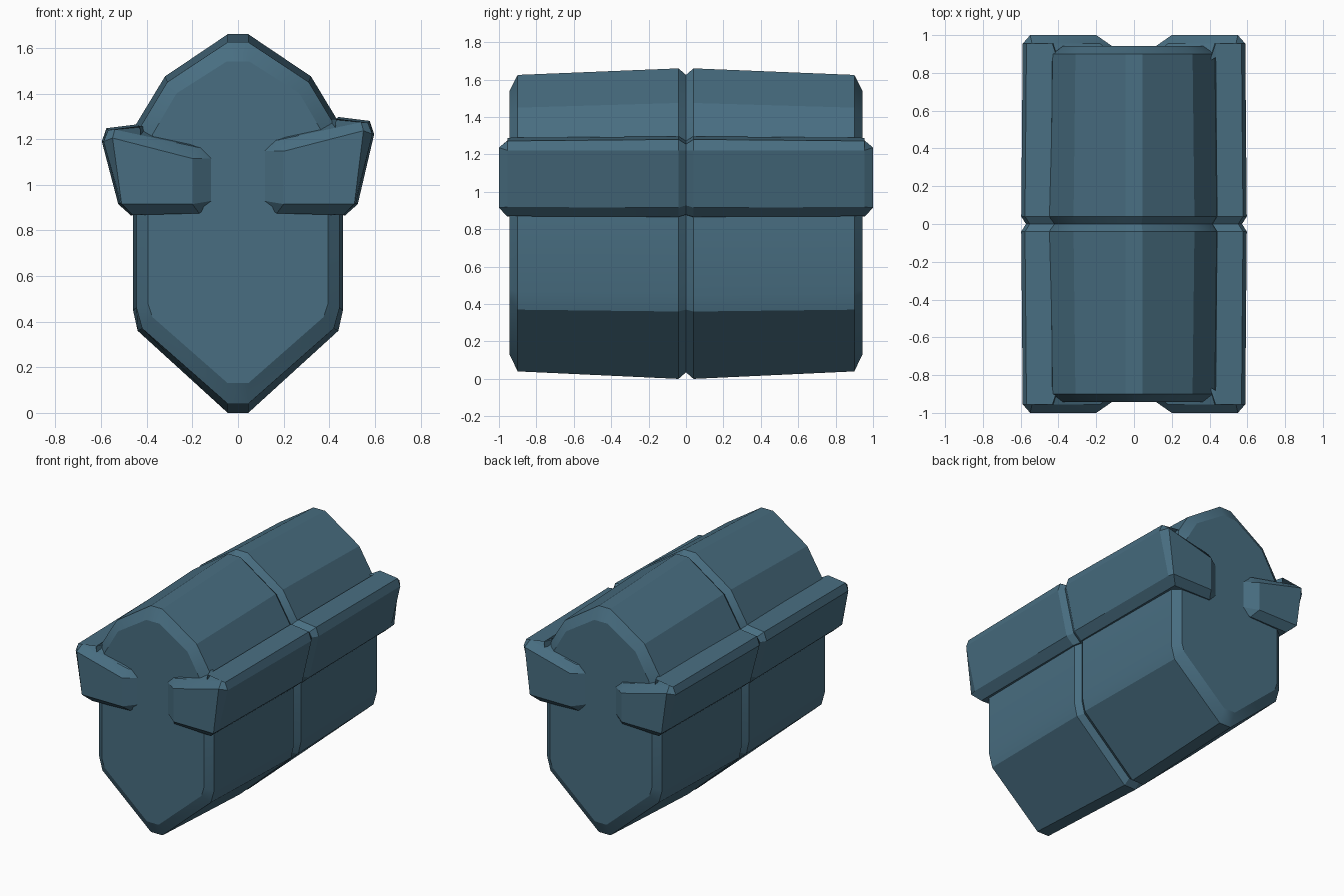
import bpy, bmesh, math

if "Cube" in bpy.data.objects:
    bpy.data.objects.remove(bpy.data.objects["Cube"])

mat = bpy.data.materials.new("slate blue")
mat.diffuse_color = (0.065, 0.155, 0.22, 1)
mat.use_nodes = True
mat.node_tree.nodes["Principled BSDF"].inputs["Base Color"].default_value = mat.diffuse_color


def loft(name, rings):
    """Skin a list of equal-length closed rings and cap both ends."""
    bm = bmesh.new()
    vs = [[bm.verts.new(p) for p in r] for r in rings]
    n = len(rings[0])
    for a, b in zip(vs, vs[1:]):
        for i in range(n):
            j = (i + 1) % n
            bm.faces.new((a[i], a[j], b[j], b[i]))
    bm.faces.new(vs[0])
    bm.faces.new(vs[-1])
    bmesh.ops.recalc_face_normals(bm, faces=bm.faces[:])
    me = bpy.data.meshes.new(name)
    bm.to_mesh(me)
    bm.free()
    me.materials.append(mat)
    ob = bpy.data.objects.new(name, me)
    bpy.context.collection.objects.link(ob)
    bpy.ops.object.select_all(action='DESELECT')
    ob.select_set(True)
    bpy.context.view_layer.objects.active = ob
    bpy.ops.object.shade_smooth_by_angle(angle=math.radians(25))
    return ob


# Body: half cross-sections (x, z) at the groove, beside it, at the ends and on the end caps
full = [(.045, 0), (.44, .36), (.46, .45), (.46, .87), (.45, 1.26), (.32, 1.475), (.045, 1.66)]
groove = [(.04, .035), (.41, .37), (.43, .45), (.43, .87), (.42, 1.25), (.30, 1.45), (.04, 1.625)]
end = [(.045, .04), (.42, .37), (.445, .46), (.445, .87), (.43, 1.25), (.31, 1.45), (.045, 1.625)]
cap = [(.045, .13), (.375, .42), (.395, .48), (.395, .87), (.375, 1.22), (.27, 1.40), (.05, 1.54)]
steps = [(-.943, cap), (-.9, end), (-.04, full), (0, groove), (.04, full), (.9, end), (.943, cap)]
loft("body", [[(x, y, z) for x, z in p] + [(-x, y, z) for x, z in reversed(p)] for y, p in steps])

# Band: front half of one wrap-around side band, from the hook tip to the centre groove
half = [
    [(.13, -.86, .90), (.13, -.92, .90), (.113, -.94, .93), (.113, -.94, 1.135), (.15, -.93, 1.18), (.17, -.86, 1.19)],
    [(.17, -.86, .875), (.17, -.95, .875), (.2, -1, .915), (.2, -1, 1.135), (.18, -.955, 1.185), (.2, -.86, 1.2)],
    [(.36, -.86, .87), (.46, -.955, .867), (.51, -1, .915), (.55, -1, 1.225), (.54, -.955, 1.262), (.40, -.86, 1.275)],
]


def side(y, d):
    """Cross-section of the band along the body side, inset by d."""
    return [(.38, y, .87), (.47 - d, y, .866 + d * .5), (.525 - d, y, .915 + d * .5),
            (.597 - d, y, 1.21), (.577 - d, y, 1.268 - d), (.44 - d, y, 1.285 - d)]


half += [side(-.955, .008), side(-.04, 0)]
whole = half + [side(0, .025)] + [[(x, -y, z) for x, y, z in r] for r in reversed(half)]
for name, sx, dz in (("right_band", 1, .012), ("left_band", -1, -.02)):
    loft(name, [[(sx * x, y, z + (dz if i > 2 else 0)) for i, (x, y, z) in enumerate(r)] for r in whole])
